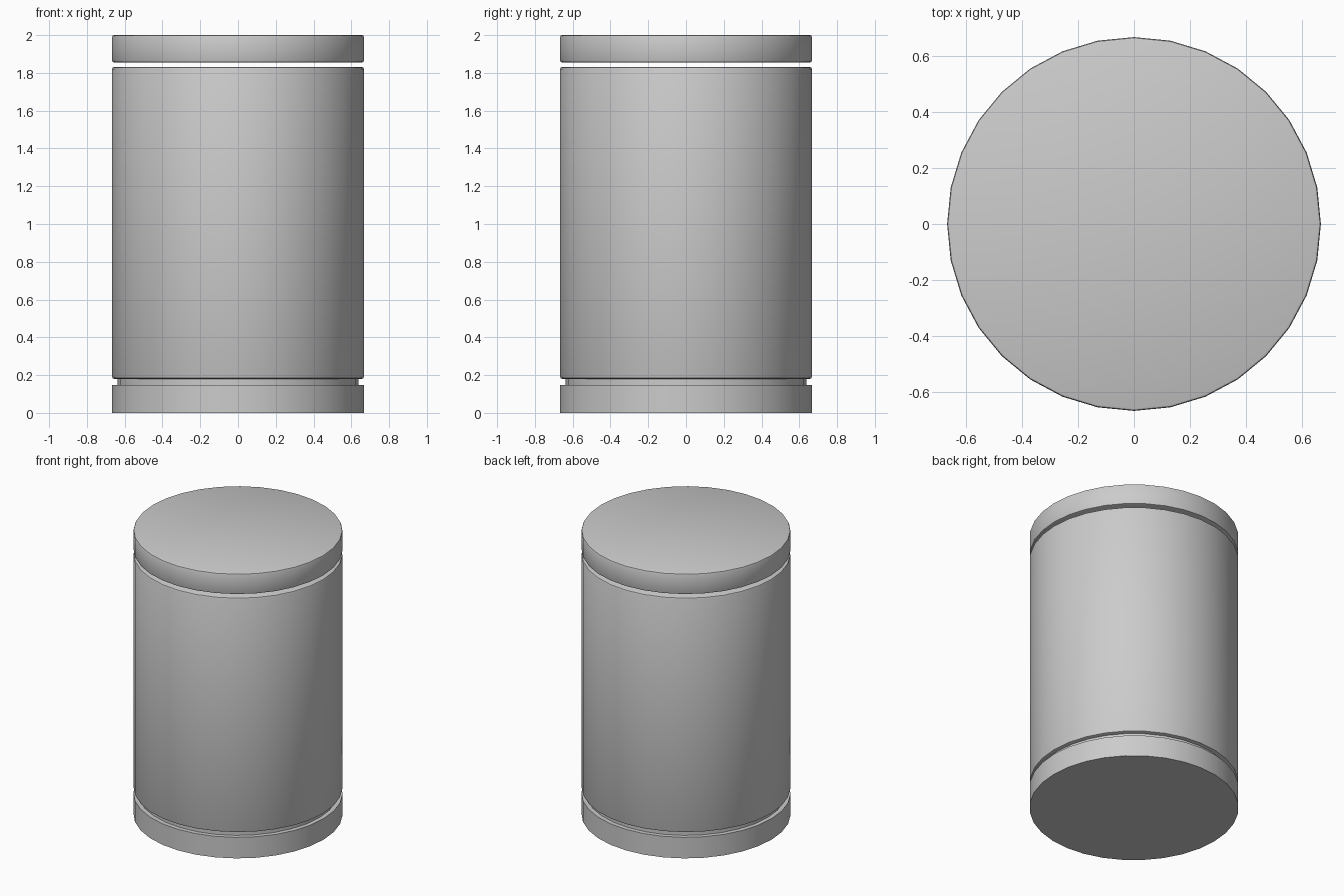
import bpy, math

if "Cube" in bpy.data.objects:
    bpy.data.objects.remove(bpy.data.objects["Cube"])

R = 0.667      # outer radius
SIDES = 32


def drum(name, z0, z1, radius, bevel=0.0):
    """Closed 32-sided drum with an optional rounded rim."""
    bpy.ops.mesh.primitive_cylinder_add(vertices=SIDES, radius=radius, depth=z1 - z0,
                                        location=(0, 0, (z0 + z1) / 2))
    ob = bpy.context.object
    ob.name = name
    if bevel:
        mod = ob.modifiers.new("rim_bevel", 'BEVEL')
        mod.width = bevel
        mod.segments = 2
        mod.limit_method = 'ANGLE'
        mod.angle_limit = math.radians(40)
        bpy.ops.object.modifier_apply(modifier=mod.name)
    bpy.ops.object.shade_smooth_by_angle(angle=math.radians(30))
    return ob


# Base disc, standing on the ground
drum("base", 0.0, 0.148, R)
# Recessed neck joining base and body
drum("neck", 0.14, 0.19, 0.637)
# Main body
drum("body", 0.18, 1.832, R, 0.012)
# Lid, floating just above the body
drum("lid", 1.855, 2.0, R, 0.01)
